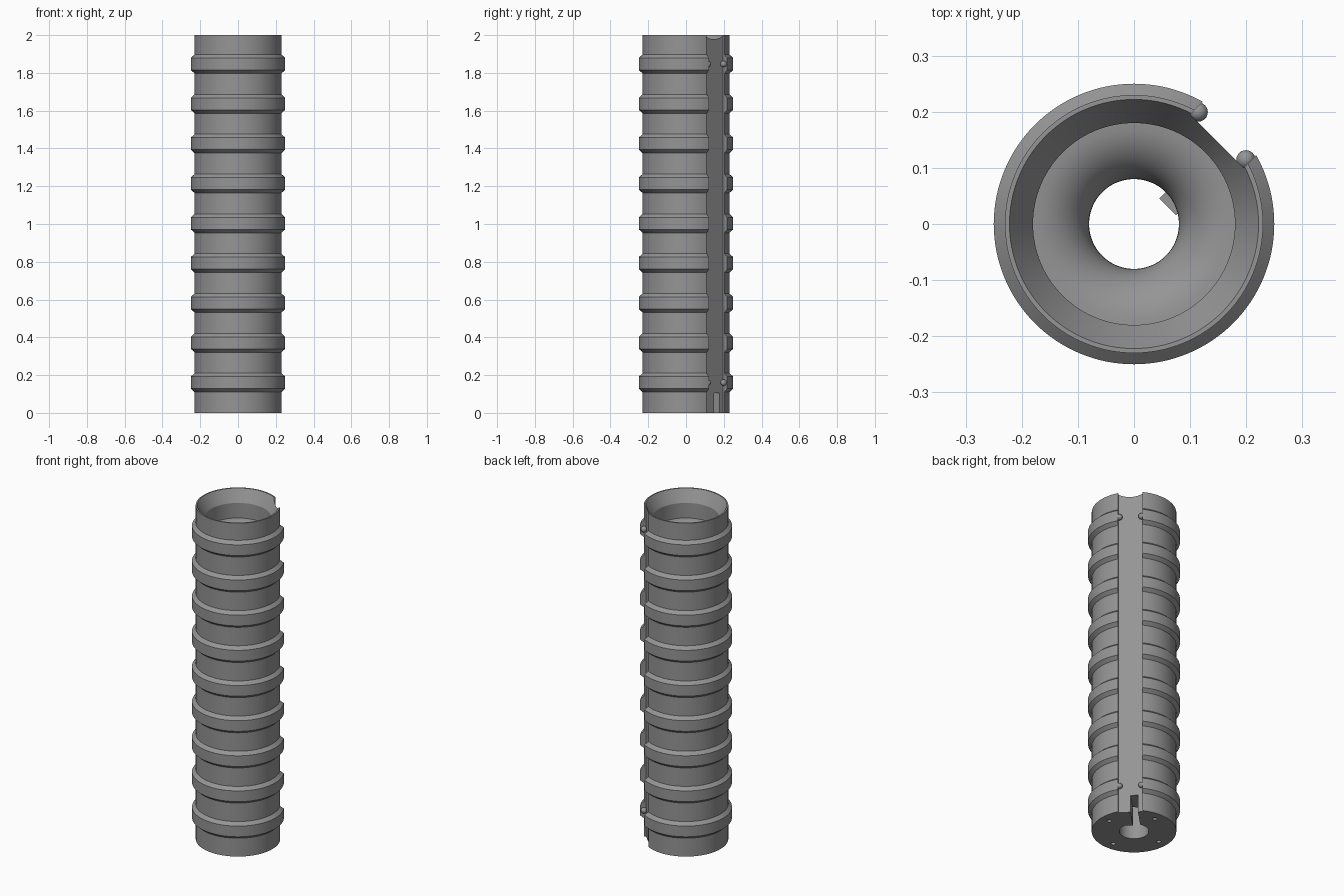
import bpy, math
from mathutils import Matrix

if "Cube" in bpy.data.objects:
    bpy.data.objects.remove(bpy.data.objects["Cube"])

SEG = 128
S = math.sqrt(0.5)

grey = bpy.data.materials.new("mid grey")
grey.diffuse_color = (0.3, 0.3, 0.3, 1)
grey.use_nodes = True
grey.node_tree.nodes["Principled BSDF"].inputs["Base Color"].default_value = grey.diffuse_color


def finish(obj, name):
    obj.name = name
    obj.data.materials.clear()
    obj.data.materials.append(grey)
    return obj


def lathe(profile, name):
    """Revolve a closed (radius, z) outline about the z axis."""
    n = len(profile)
    verts = [(r * math.cos(2 * math.pi * i / SEG), r * math.sin(2 * math.pi * i / SEG), z)
             for i in range(SEG) for r, z in profile]
    faces = [(i * n + j, (i + 1) % SEG * n + j, (i + 1) % SEG * n + (j + 1) % n, i * n + (j + 1) % n)
             for i in range(SEG) for j in range(n)]
    mesh = bpy.data.meshes.new(name)
    mesh.from_pydata(verts, [], faces)
    obj = bpy.data.objects.new(name, mesh)
    bpy.context.collection.objects.link(obj)
    return finish(obj, name)


def slot_box(d0, d1, t0, t1, z0, z1, name):
    """Box in the slot frame: d outward at 45 degrees, t along the tangent."""
    bpy.ops.mesh.primitive_cube_add(size=1)
    obj = bpy.context.object
    obj.data.transform(Matrix.Rotation(math.pi / 4, 4, 'Z')
                       @ Matrix.Translation(((d0 + d1) / 2, (t0 + t1) / 2, (z0 + z1) / 2))
                       @ Matrix.Diagonal((d1 - d0, t1 - t0, z1 - z0, 1)))
    return finish(obj, name)


def cut(obj, cutter):
    mod = obj.modifiers.new("cut", 'BOOLEAN')
    mod.operation, mod.solver, mod.object = 'DIFFERENCE', 'EXACT', cutter
    bpy.context.view_layer.objects.active = obj
    bpy.ops.object.modifier_apply(modifier=mod.name)
    cutter.hide_render = True
    cutter.hide_set(True)


def smooth(obj):
    bpy.ops.object.select_all(action='DESELECT')
    obj.select_set(True)
    bpy.context.view_layer.objects.active = obj
    bpy.ops.object.shade_smooth_by_angle(angle=math.radians(25))


# Ribbed outer wall, from bottom to top
outline = [(0.08, 0), (0.23, 0)]
for i in range(9):
    z = 0.16 + i * 0.2109
    outline += [(0.23, z - 0.05), (0.25, z - 0.032), (0.25, z + 0.032), (0.23, z + 0.05)]
# Top rim, tapered mouth, socket and trumpet-shaped throat into the bore
outline += [(0.23, 2), (0.222, 2), (0.18, 1.93)]
for i in range(13):
    a = math.pi / 2 * i / 12
    outline.append((0.18 - 0.1 * math.sin(a), 1.74 + 0.1 * math.cos(a)))
body = lathe(outline, "ribbed_tube")

# Full-length slot and the short wire channel at its foot
cut(body, slot_box(0.209, 0.4, -0.067, 0.067, -0.1, 2.1, "slot_cutter"))
cut(body, slot_box(0.03, 0.4, 0.0, 0.04, -0.1, 0.105, "channel_cutter"))

# Four screw holes in the base
for i in range(4):
    a = i * math.pi / 2
    bpy.ops.mesh.primitive_cylinder_add(vertices=24, radius=0.013, depth=0.2,
                                        location=(0.175 * math.cos(a), 0.175 * math.sin(a), 0))
    cut(body, finish(bpy.context.object, "screw_hole_cutter"))
smooth(body)

# Small key beside the channel, showing in the bore
slot_box(0.064, 0.085, -0.042, 0.0, 0.0, 0.1, "bore_key")

# Snap bumps on the slot walls, near the top and bottom
for z in (0.16, 1.847):
    for t in (-0.06, 0.06):
        d = 0.222
        bpy.ops.mesh.primitive_uv_sphere_add(segments=24, ring_count=12, radius=0.017,
                                             location=((d - t) * S, (d + t) * S, z))
        smooth(finish(bpy.context.object, "snap_bump"))
